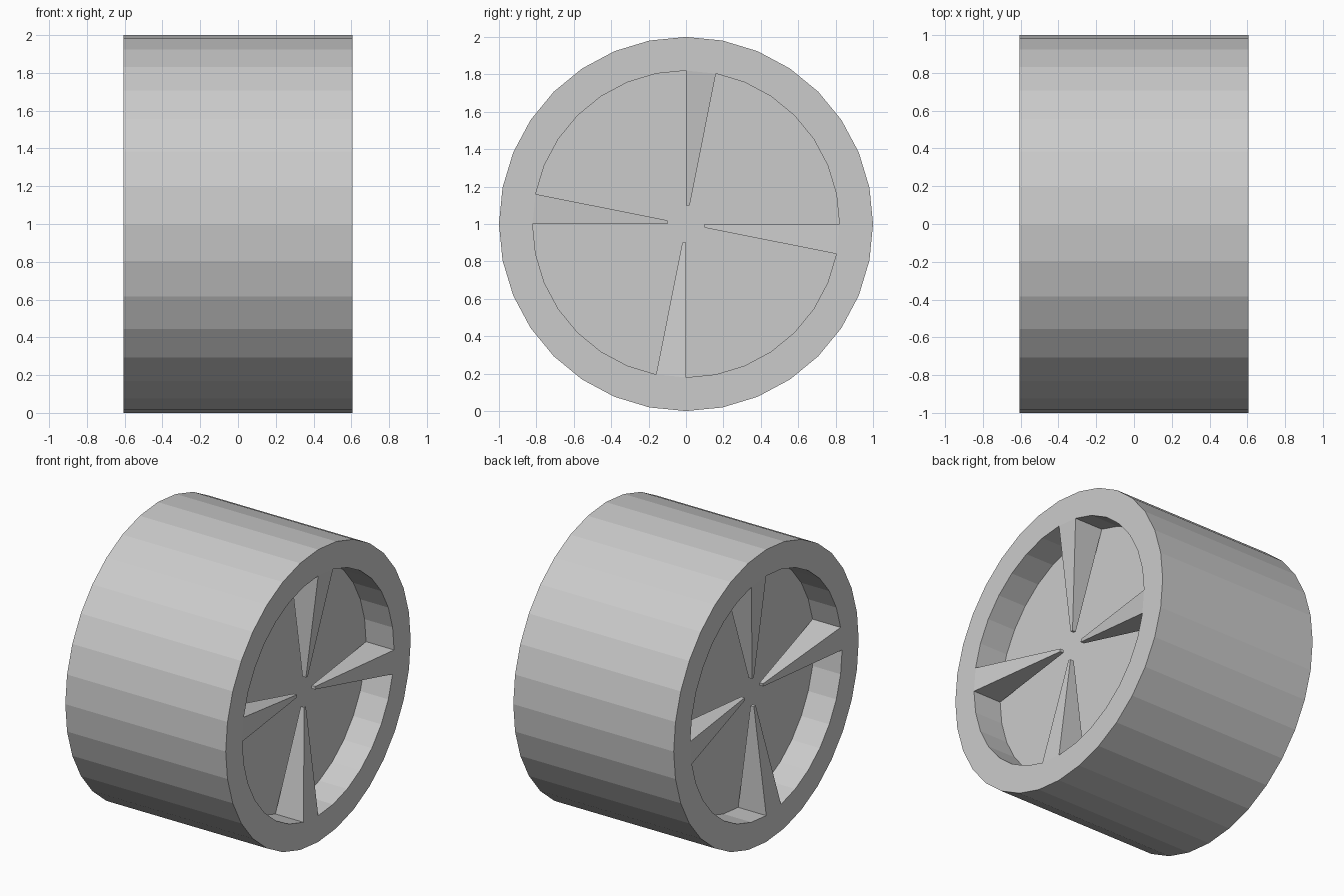
import bpy, bmesh
from math import sin, cos, pi

cube = bpy.data.objects.get("Cube")
if cube:
    bpy.data.objects.remove(cube, do_unlink=True)

SIDES, SPOKES = 32, 4
HALF = 0.607      # half the wheel width
RIM = 0.82        # radius of the recess
DEEP = 0.212      # depth of the recess
TAPER = 0.122     # size of a spoke tip relative to its root

grey = bpy.data.materials.new("plain_grey")
grey.use_nodes = True
colour = (0.6, 0.6, 0.6, 1)
grey.diffuse_color = colour
grey.node_tree.nodes["Principled BSDF"].inputs["Base Color"].default_value = colour


def point(step, radius, x):
    a = 2 * pi * step / SIDES
    return (x, radius * sin(a), 1 + radius * cos(a))


def finish(name, bm):
    bmesh.ops.recalc_face_normals(bm, faces=bm.faces)
    mesh = bpy.data.meshes.new(name)
    bm.to_mesh(mesh)
    bm.free()
    mesh.materials.append(grey)
    bpy.context.collection.objects.link(bpy.data.objects.new(name, mesh))


# Drum with a rim and a flat-floored recess on each side
bm = bmesh.new()
floor = HALF - DEEP
profile = [(RIM, -floor), (RIM, -HALF), (1, -HALF), (1, HALF), (RIM, HALF), (RIM, floor)]
rings = [[bm.verts.new(point(i, r, x)) for i in range(SIDES)] for r, x in profile]
for a, b in zip(rings, rings[1:]):
    for i in range(SIDES):
        j = (i + 1) % SIDES
        bm.faces.new((a[i], a[j], b[j], b[i]))
bm.faces.new(rings[0])
bm.faces.new(rings[-1])
finish("drum", bm)

# Spikes reaching from the recess wall towards the axle, free of the floor
for side, word in ((1, "left"), (-1, "right")):
    for n in range(SPOKES):
        start = n * SIDES // SPOKES
        bm = bmesh.new()
        root, tip = [
            [bm.verts.new(point(start + k, RIM * size,
                                side * (HALF - DEEP / 2 + e * size * DEEP / 2)))
             for k, e in ((0, 1), (1, 1), (1, -1), (0, -1))]
            for size in (1, TAPER)]
        for i in range(4):
            j = (i + 1) % 4
            bm.faces.new((root[i], root[j], tip[j], tip[i]))
        bm.faces.new(root)
        bm.faces.new(tip)
        finish(f"{word}_spoke_{n + 1}", bm)
